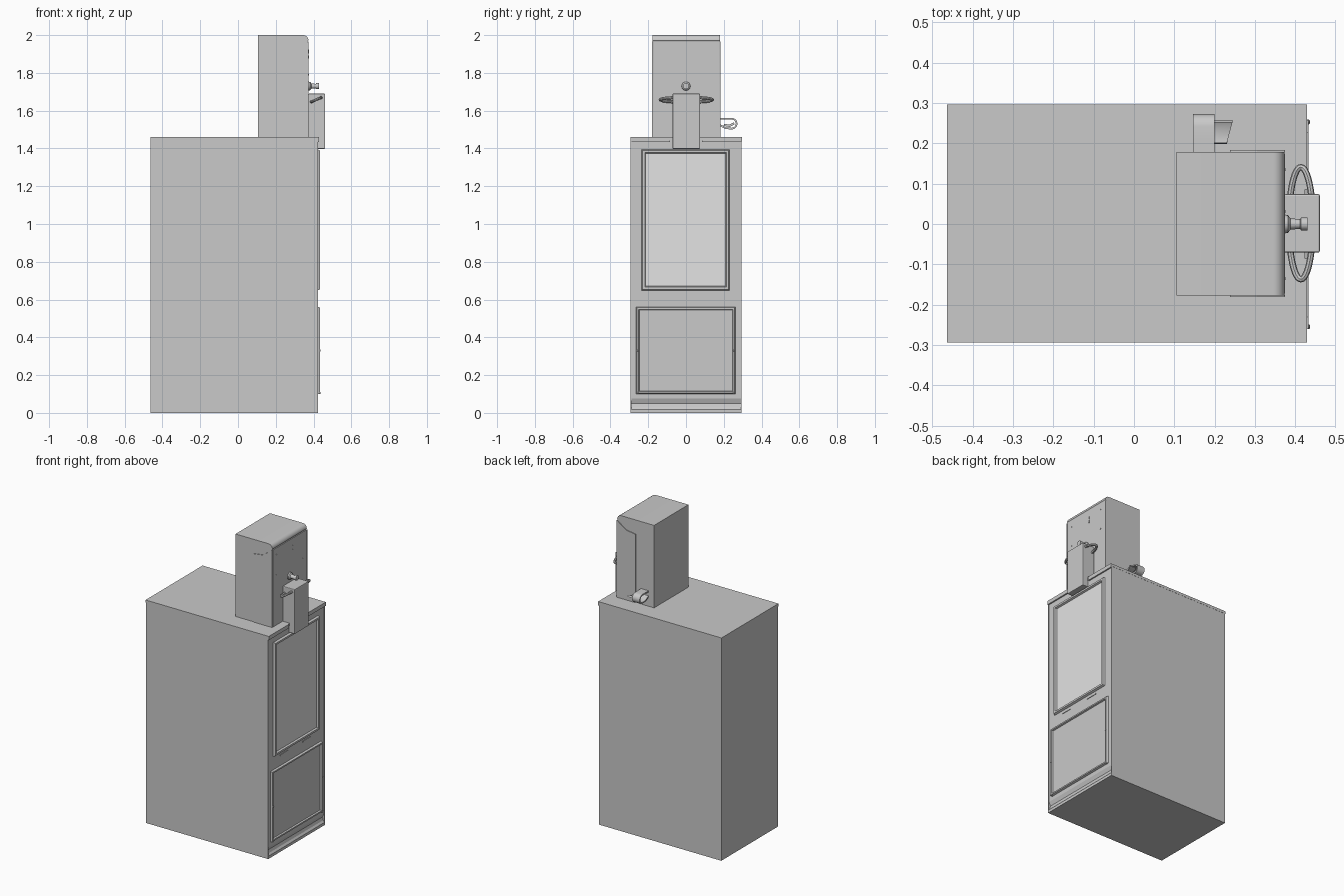
import bpy, bmesh, math
from mathutils import Vector

if "Cube" in bpy.data.objects:
    bpy.data.objects.remove(bpy.data.objects["Cube"])


def material(name, v):
    m = bpy.data.materials.new(name)
    m.diffuse_color = (v, v, v, 1)
    m.use_nodes = True
    m.node_tree.nodes["Principled BSDF"].inputs["Base Color"].default_value = m.diffuse_color
    return m


GREY = material("grey metal", 0.588)
GLASS = material("pale window", 0.77)


def finish(name, bm, mat, bevel=0, smooth=False):
    bmesh.ops.recalc_face_normals(bm, faces=bm.faces[:])
    me = bpy.data.meshes.new(name)
    bm.to_mesh(me)
    bm.free()
    ob = bpy.data.objects.new(name, me)
    bpy.context.collection.objects.link(ob)
    me.materials.append(mat)
    if bevel:
        b = ob.modifiers.new("bevel", 'BEVEL')
        b.width, b.segments = bevel, 2
    if smooth:
        for o in bpy.context.selected_objects:
            o.select_set(False)
        bpy.context.view_layer.objects.active = ob
        ob.select_set(True)
        bpy.ops.object.shade_smooth_by_angle(angle=math.radians(40))
    return ob


def box(name, x, y, z, mat=GREY, bevel=0):
    bm = bmesh.new()
    bmesh.ops.create_cube(bm, size=1)
    for v in bm.verts:
        v.co = [(a + b) / 2 + c * (b - a) for (a, b), c in zip((x, y, z), v.co)]
    return finish(name, bm, mat, bevel)


def extrude_profile(name, pts, y0, y1, smooth=False):
    """Extrude an x-z outline along y."""
    bm = bmesh.new()
    f = bm.faces.new([bm.verts.new((x, y0, z)) for x, z in pts])
    r = bmesh.ops.extrude_face_region(bm, geom=[f])
    for v in r["geom"]:
        if isinstance(v, bmesh.types.BMVert):
            v.co.y = y1
    return finish(name, bm, GREY, 0, smooth)


def frame(name, y0, y1, z0, z1, w, x0, x1):
    """Rectangular ring with chamfered outer and inner edges."""
    rings = [(0, x0), (w * .25, x1), (w * .75, x1), (w, x0)]
    bm = bmesh.new()
    loops = []
    for d, x in rings:
        loops.append([bm.verts.new(p) for p in (
            (x, y0 + d, z0 + d), (x, y1 - d, z0 + d),
            (x, y1 - d, z1 - d), (x, y0 + d, z1 - d))])
    for k in range(4):
        a, b = loops[k], loops[(k + 1) % 4]
        for i in range(4):
            j = (i + 1) % 4
            bm.faces.new((a[i], a[j], b[j], b[i]))
    return finish(name, bm, GREY)


def knob(name, y, z, sections, n=16):
    """Turned part along x from (x, radius) sections."""
    bm = bmesh.new()
    loops = []
    for x, r in sections:
        loops.append([bm.verts.new((x, y + r * math.cos(t), z + r * math.sin(t)))
                      for t in (2 * math.pi * i / n for i in range(n))])
    for a, b in zip(loops, loops[1:]):
        for i in range(n):
            j = (i + 1) % n
            bm.faces.new((a[i], a[j], b[j], b[i]))
    bm.faces.new(loops[0])
    bm.faces.new(loops[-1])
    return finish(name, bm, GREY, 0, True)


# Cabinet with sloped toe moulding at the front, side sheets and lid
extrude_profile("cabinet", [(-.462, 0), (.424, 0), (.424, .018), (.415, .03),
                            (.410, .05), (.420, .075), (.420, 1.445), (-.462, 1.445)],
                -.288, .290)
for n, a, b in (("near_side_sheet", -.293, -.288), ("far_side_sheet", .290, .295)):
    box(n, (-.462, .424), (a, b), (0, 1.445))
box("lid", (-.464, .424), (-.294, .296), (1.443, 1.46))
for n, a, b in (("lid_lip_near", -.294, -.085), ("lid_lip_far", .085, .296)):
    box(n, (.415, .429), (a, b), (1.435, 1.46))

# Display door with window, and the lower panel
frame("window_frame", -.236, .232, .648, 1.396, .024, .419, .433)
box("window", (.415, .423), (-.215, .211), (.672, 1.372), GLASS)
frame("lower_frame", -.264, .262, .10, .562, .018, .419, .433)
box("lower_panel", (.415, .423), (-.248, .246), (.115, .547))
for y in (-.123, .107):
    box("door_slot", (.419, .4235), (y - .04, y + .04), (.626, .634))
for y in (-.255, .253):
    for z in (.33, .105):
        knob("frame_bolt", y, z, [(.42, .006), (.434, .006), (.437, .003)], 8)

# Coin housing: hood with rounded top front edge, and stepped side plates
arc = [(.345 + .028 * math.sin(t), 1.972 + .028 * math.cos(t))
       for t in (math.pi / 2 * (1 - i / 6) for i in range(7))]
extrude_profile("coin_housing", [(.106, 1.46), (.368, 1.46), (.368, 1.965)] + arc +
                [(.106, 2.0)], -.177, .179, True)
side = [(.238, 1.46), (.374, 1.46), (.374, 1.965), (.305, 1.917), (.238, 1.908)]
for n, a, b in (("near_side_plate", -.181, -.176), ("far_side_plate", .178, .183)):
    extrude_profile(n, side, a, b)
box("coin_front_plate", (.36, .374), (-.172, .174), (1.46, 1.965))
for z in (1.885, 1.91):
    box("coin_slot", (.372, .377), (.028, .033), (z - .008, z + .008))
for y in (-.135, .135):
    for z in (1.79, 1.92):
        knob("coin_screw", y, z, [(.372, .004), (.376, .004)], 8)
knob("coin_lock", 0, 1.73, [(.37, .024), (.382, .022), (.388, .014), (.412, .012),
                            (.414, .016), (.43, .016)])

# Handle block and the oval pull ring around it
box("handle_block", (.372, .461), (-.071, .074), (1.398, 1.69), bevel=.004)
bm = bmesh.new()
n, m, rings = 48, 8, []
for i in range(n):
    t = 2 * math.pi * i / n
    c = Vector((.414 + .030 * math.cos(t), .002 + .139 * math.sin(t),
                1.658 + .013 * math.cos(t)))
    out = Vector((math.cos(t) / .030, math.sin(t) / .139, 0)).normalized()
    rings.append([bm.verts.new(c + .008 * (math.cos(u) * out + Vector((0, 0, math.sin(u)))))
                  for u in (2 * math.pi * k / m for k in range(m))])
for i in range(n):
    a, b = rings[i], rings[(i + 1) % n]
    for k in range(m):
        q = (k + 1) % m
        bm.faces.new((a[k], a[q], b[q], b[k]))
finish("pull_ring", bm, GREY, 0, True)


# Coin return: bent strip hoop on the far side plus a tilted tongue
def strip(name, path, th, x0, x1, skew=0):
    bm = bmesh.new()
    cols = []
    for i, p in enumerate(path):
        a, b = Vector(path[max(i - 1, 0)]), Vector(path[min(i + 1, len(path) - 1)])
        d = (b - a).normalized()
        o = Vector((-d.y, d.x)) * th / 2
        p = Vector(p)
        cols.append([bm.verts.new((x + (skew if x == x1 else 0) * (p.x - .23), *q))
                     for x, q in ((x0, p + o), (x1, p + o), (x1, p - o), (x0, p - o))])
    for a, b in zip(cols, cols[1:]):
        for i in range(4):
            j = (i + 1) % 4
            bm.faces.new((a[i], a[j], b[j], b[i]))
    bm.faces.new(cols[0])
    bm.faces.new(cols[-1])
    return finish(name, bm, GREY, 0, True)


bend = [(.242 + .026 * math.sin(t), 1.531 + .026 * math.cos(t))
        for t in (math.pi * i / 10 for i in range(11))]
strip("coin_return_hoop", [(.178, 1.557), (.21, 1.557)] + bend + [(.21, 1.507), (.178, 1.525)],
      .009, .146, .20)
strip("coin_return_tongue", [(.20, 1.525), (.23, 1.520), (.255, 1.532)], .012, .198, .238, .25)
